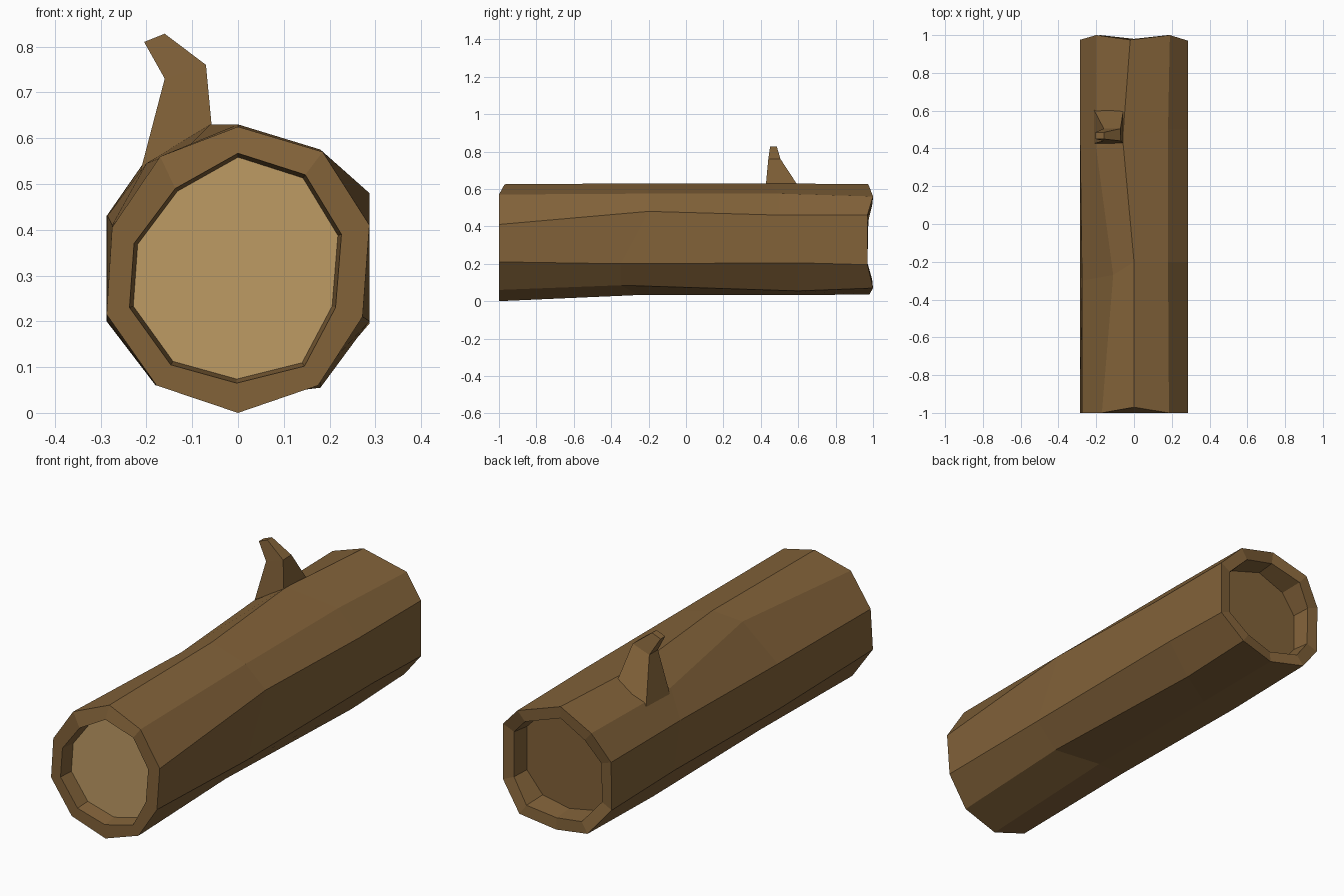
import bpy, bmesh

if "Cube" in bpy.data.objects:
    bpy.data.objects.remove(bpy.data.objects["Cube"])


def material(name, rgb):
    def lin(c):
        c /= 255
        return c / 12.92 if c <= 0.04045 else ((c + 0.055) / 1.055) ** 2.4
    m = bpy.data.materials.new(name)
    m.diffuse_color = (*[lin(c) for c in rgb], 1)
    m.use_nodes = True
    m.node_tree.nodes["Principled BSDF"].inputs["Base Color"].default_value = m.diffuse_color
    return m


bark = material("bark brown", (130, 98, 57))
wood = material("cut wood tan", (190, 155, 100))


def bridge(bm, a, b):
    n = len(a)
    for i in range(n):
        j = (i + 1) % n
        bm.faces.new((a[i], a[j], b[j], b[i]))


def finish(bm, name, mats):
    bmesh.ops.recalc_face_normals(bm, faces=bm.faces[:])
    me = bpy.data.meshes.new(name)
    bm.to_mesh(me)
    bm.free()
    for m in mats:
        me.materials.append(m)
    ob = bpy.data.objects.new(name, me)
    bpy.context.collection.objects.link(ob)
    return ob


# Log cross-sections (x, z), clockwise from the top
front = [(0, .625), (.185, .57), (.287, .41), (.272, .21), (.175, .06),
         (0, 0), (-.178, .06), (-.287, .215), (-.275, .405), (-.17, .56)]
mid = [(0, .63), (.18, .575), (.287, .48), (.287, .2), (.18, .085),
       (0, .033), (-.18, .07), (-.285, .2), (-.275, .41), (-.11, .58)]
knot = [(-.06, .63), (.18, .575), (.287, .46), (.287, .205), (.18, .055),
        (0, .033), (-.18, .06), (-.287, .21), (-.285, .43), (-.2, .545)]
back = [(-.02, .625), (.19, .56), (.287, .46), (.287, .195), (.18, .07),
        (0, .035), (-.18, .07), (-.287, .2), (-.287, .43), (-.2, .555)]
front_hole = [(0, .567), (.147, .52), (.226, .39), (.213, .23), (.145, .102),
              (-.003, .065), (-.147, .105), (-.237, .23), (-.227, .37), (-.137, .49)]
front_y = [-.97] + [-1] * 9
back_y = [.975, 1, .97, .97, 1, .98, 1, .97, .975, 1]


def scaled(ring, s):
    return [(x * s, .32 + (z - .32) * s) for x, z in ring]


# Log: outer skin plus a sunken cut at each end
bm = bmesh.new()
sections = [
    (scaled(front_hole, .965), [-.93] * 10),
    (front_hole, [-1] * 10),
    (front, front_y),
    (mid, [-.2, -.2, -.2, -.35, -.35, -.25, -.3, -.3, -.3, -.27]),
    (knot, [.45, .5, .5, .6, .6, .5, .5, .5, .45, .4]),
    (back, back_y),
    (scaled(back, .81), [y - .005 for y in back_y]),
    (scaled(back, .78), [.88] * 10),
]
rings = [[bm.verts.new((x, y, z)) for (x, z), y in zip(pts, ys)] for pts, ys in sections]
for a, b in zip(rings, rings[1:]):
    bridge(bm, a, b)
cut = bm.faces.new(rings[0])
cut.material_index = 1
bm.faces.new(rings[-1])
finish(bm, "log", [bark, wood])

# Branch stub: bent, tapering four-sided spike
bm = bmesh.new()
levels = [
    [(-.215, .425, .52), (-.055, .425, .60), (-.055, .61, .60), (-.215, .61, .52)],
    [(-.16, .44, .73), (-.07, .44, .76), (-.072, .505, .76), (-.16, .505, .73)],
    [(-.205, .45, .81), (-.16, .45, .828), (-.16, .485, .828), (-.205, .485, .81)],
]
rings = [[bm.verts.new(p) for p in lv] for lv in levels]
for a, b in zip(rings, rings[1:]):
    bridge(bm, a, b)
bm.faces.new(rings[0])
bm.faces.new(rings[-1])
finish(bm, "branch_stub", [bark])
